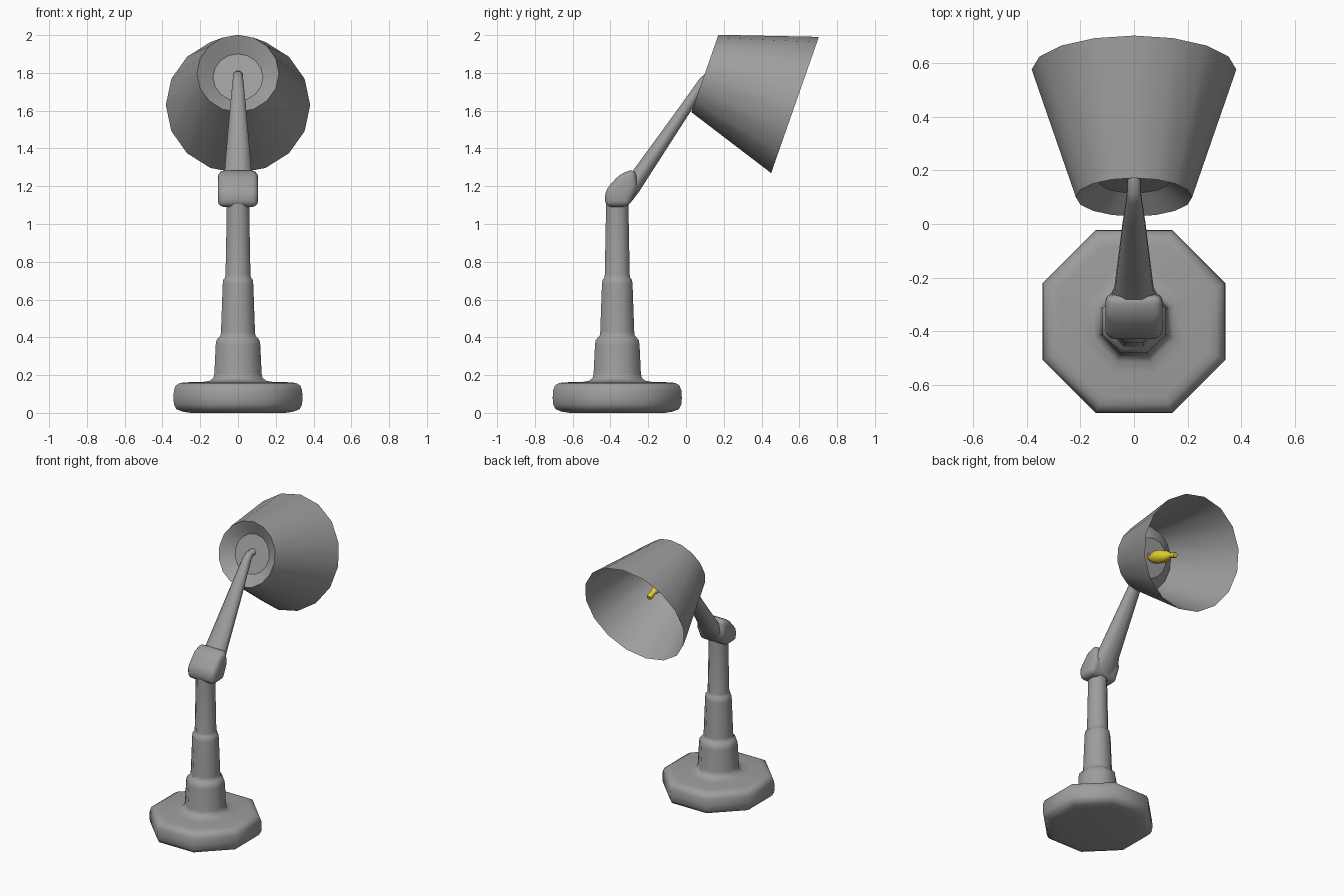
import bpy, bmesh, math
from mathutils import Vector

if "Cube" in bpy.data.objects:
    bpy.data.objects.remove(bpy.data.objects["Cube"])

POST_Y = -0.364


def material(name, color):
    m = bpy.data.materials.new(name)
    m.diffuse_color = color
    m.use_nodes = True
    m.node_tree.nodes["Principled BSDF"].inputs["Base Color"].default_value = m.diffuse_color
    return m


grey = material("dark_grey", (0.34, 0.34, 0.34, 1))
yellow = material("bulb_yellow", (0.8, 0.65, 0.03, 1))


def make(name, bm, angle=60, mat=grey):
    bmesh.ops.recalc_face_normals(bm, faces=bm.faces)
    me = bpy.data.meshes.new(name)
    bm.to_mesh(me)
    bm.free()
    ob = bpy.data.objects.new(name, me)
    bpy.context.collection.objects.link(ob)
    me.materials.append(mat)
    bpy.ops.object.select_all(action='DESELECT')
    bpy.context.view_layer.objects.active = ob
    ob.select_set(True)
    bpy.ops.object.shade_smooth_by_angle(angle=math.radians(angle))
    return ob


def loft(rings, cap_start=True, cap_end=True):
    """Skin a list of point loops, optionally capping both ends."""
    bm = bmesh.new()
    loops = [[bm.verts.new(p) for p in r] for r in rings]
    n = len(loops[0])
    for a, b in zip(loops, loops[1:]):
        for i in range(n):
            j = (i + 1) % n
            bm.faces.new((a[i], a[j], b[j], b[i]))
    if cap_start:
        bm.faces.new(loops[0])
    if cap_end:
        bm.faces.new(loops[-1])
    return bm


def ring(center, u, v, ru, rv, sides, phase=0.0):
    out = []
    for i in range(sides):
        a = 2 * math.pi * (i + phase) / sides
        out.append(Vector(center) + u * ru * math.cos(a) + v * rv * math.sin(a))
    return out


X, Y = Vector((1, 0, 0)), Vector((0, 1, 0))
OCT = 1 / math.cos(math.pi / 8)

# Octagonal foot and stepped post, as (apothem, height)
profile = [
    (0.25, 0), (0.295, 0.007), (0.327, 0.02), (0.339, 0.045), (0.342, 0.08),
    (0.339, 0.12), (0.33, 0.145), (0.308, 0.158), (0.28, 0.162),
    (0.19, 0.163), (0.15, 0.17), (0.13, 0.185), (0.125, 0.21),
    (0.118, 0.36), (0.114, 0.385), (0.10, 0.402), (0.092, 0.41),
    (0.09, 0.43), (0.081, 0.68), (0.078, 0.705), (0.069, 0.715),
    (0.066, 0.73), (0.06, 1.05), (0.059, 1.15)]
make("base", loft([ring((0, POST_Y, z), X, Y, r * OCT, r * OCT, 8, 0.5)
                   for r, z in profile]))

# Elbow block: side profile extruded across x, then rounded
side = [(-0.428, 1.09), (-0.43, 1.175), (-0.35, 1.265), (-0.268, 1.293),
        (-0.255, 1.19), (-0.302, 1.09)]
bm = loft([[Vector((x, y, z)) for y, z in side] for x in (-0.107, 0.107)])
bmesh.ops.bevel(bm, geom=bm.edges[:], offset=0.033, segments=3,
                profile=0.5, affect='EDGES', clamp_overlap=True)
make("elbow", bm)

# Tapered arm, flared at the elbow and bending into the back of the shade
arm = []
for y, z, hx, hn, tilt in [(-0.325, 1.15, 0.098, 0.048, 50),
                           (-0.285, 1.2, 0.09, 0.047, 53),
                           (-0.25, 1.25, 0.073, 0.044, 54),
                           (0.0, 1.615, 0.042, 0.031, 55),
                           (0.095, 1.757, 0.028, 0.026, 50),
                           (0.125, 1.787, 0.025, 0.022, 25),
                           (0.178, 1.79, 0.024, 0.021, 0)]:
    t = math.radians(tilt)
    n = Vector((0, -math.sin(t), math.cos(t)))
    arm.append(ring((0, y, z), X, n, hx * OCT, hn * OCT, 8, 0.5))
make("arm", loft(arm))

# Shade axis frame
back, front = Vector((0, 0.10, 1.797)), Vector((0, 0.577, 1.63))
axis = (front - back).normalized()
up = X.cross(axis).normalized()


def along(profile, sides):
    return [ring(back + axis * d, X, up, r, r, sides) for r, d in profile]


# Open 16-sided shade with recessed back plate
depth = (front - back).length
make("shade", loft(along([(0.132, 0.063), (0.217, 0), (0.382, depth)], 16),
                   cap_end=False), 35)

# Yellow bulb
make("bulb", loft(along([
    (0.018, 0.064), (0.026, 0.08), (0.038, 0.11), (0.046, 0.15),
    (0.046, 0.19), (0.037, 0.23), (0.024, 0.265), (0.016, 0.285),
    (0.018, 0.30), (0.02, 0.325), (0.017, 0.335)], 8)), 60, yellow)
